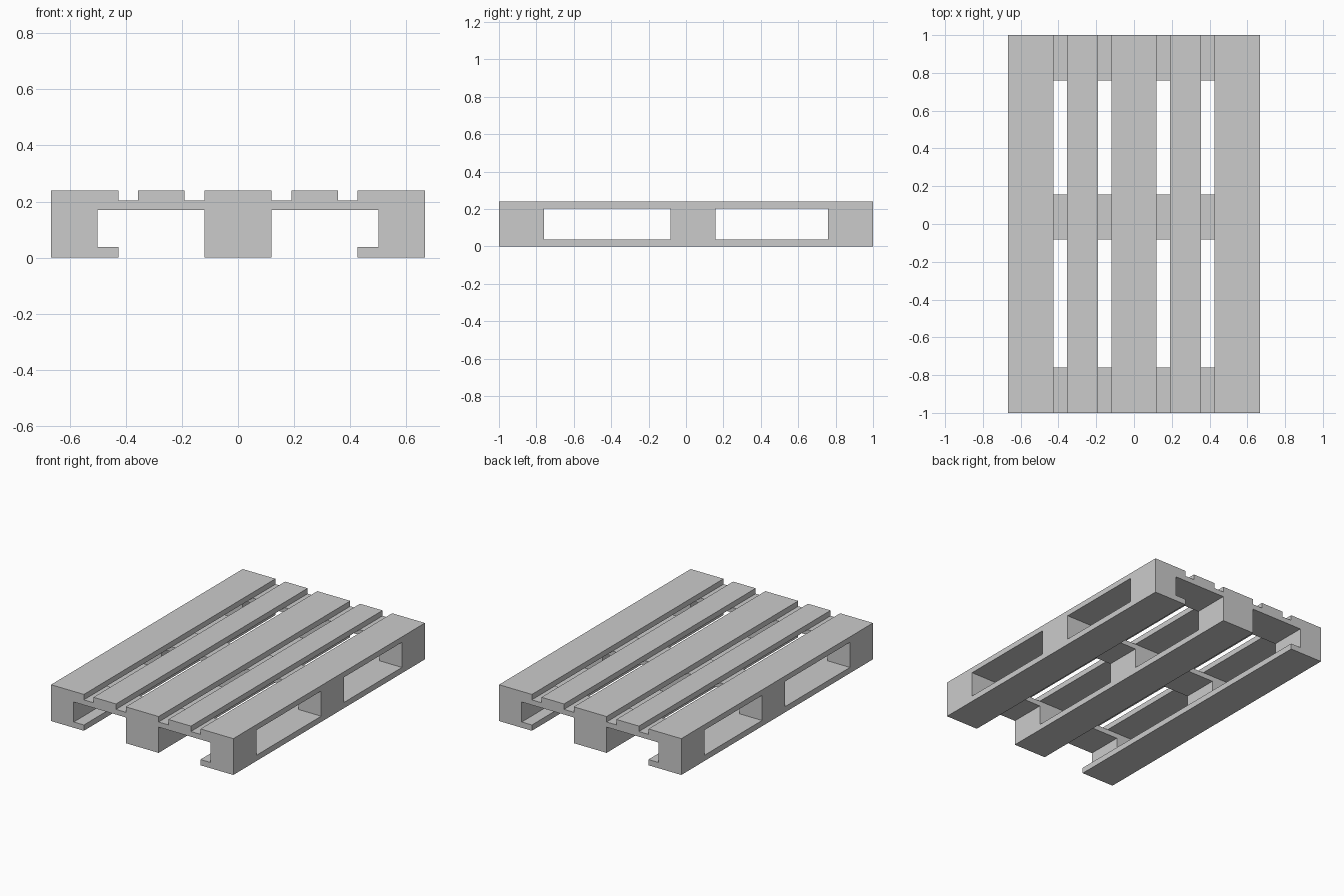
import bpy
import bmesh
from mathutils import Vector

if "Cube" in bpy.data.objects:
    bpy.data.objects.remove(bpy.data.objects["Cube"])

# Height levels: floor, skid top, block top, cross board top, deck top
Z = (0.0, 0.038, 0.17, 0.204, 0.24)
HALF_W, HALF_L = 0.666, 1.0


def box(name, x, y, z):
    """Box spanning the given (min, max) ranges."""
    bm = bmesh.new()
    bmesh.ops.create_cube(bm, size=1)
    size = Vector((x[1] - x[0], y[1] - y[0], z[1] - z[0]))
    mid = Vector((x[0] + x[1], y[0] + y[1], z[0] + z[1])) / 2
    for v in bm.verts:
        v.co = Vector(a * b for a, b in zip(v.co, size))
    mesh = bpy.data.meshes.new(name)
    bm.to_mesh(mesh)
    bm.free()
    ob = bpy.data.objects.new(name, mesh)
    ob.location = mid
    bpy.context.collection.objects.link(ob)


def mirrored(spans):
    """Add the left-hand copy of each right-hand x span."""
    return [(-b, -a) for a, b in reversed(spans)] + spans


full_length = (-HALF_L, HALF_L)
centre = (-0.12, 0.12)
outer = (0.426, HALF_W)
outer_block = (0.5, HALF_W)
rows = {"front": (-HALF_L, -0.76), "middle": (-0.083, 0.157), "back": (0.76, HALF_L)}

# Deck boards: wide centre and edges, narrow ones between
for i, x in enumerate(mirrored([(0.191, 0.356), outer]) + [centre]):
    box(f"deck_board_{i + 1}", x, full_length, Z[3:5])

# Bottom skid boards
for i, x in enumerate(mirrored([outer]) + [centre]):
    box(f"skid_board_{i + 1}", x, full_length, Z[0:2])

# Cross boards and the spacer blocks beneath them
for row, y in rows.items():
    box(f"{row}_cross_board", (-HALF_W, HALF_W), y, Z[2:4])
    for side, x in zip(("left", "right", "centre"), mirrored([outer_block]) + [centre]):
        box(f"{row}_{side}_block", x, y, Z[1:3])
